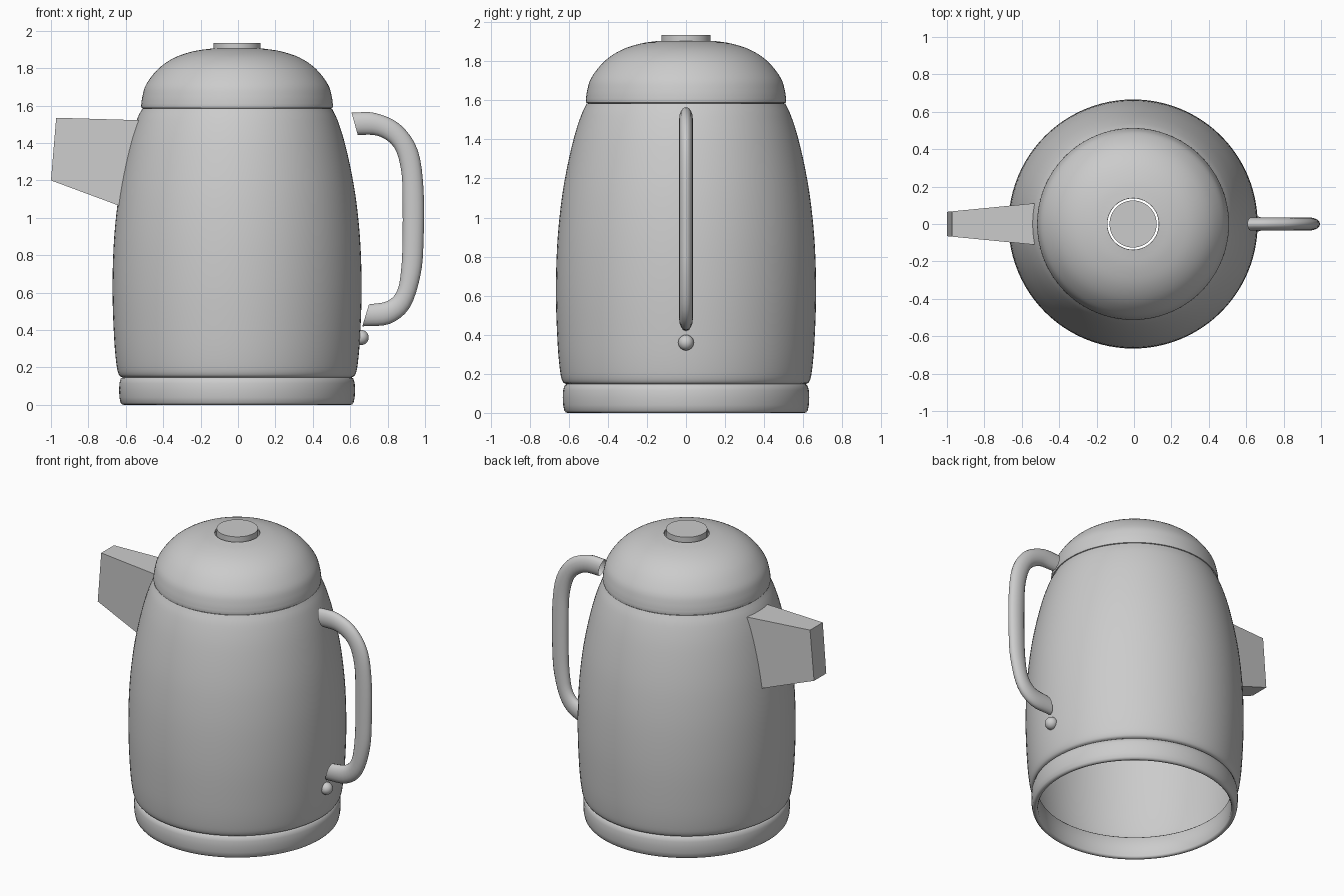
import bpy, bmesh, math
from mathutils import Vector

if "Cube" in bpy.data.objects:
    bpy.data.objects.remove(bpy.data.objects["Cube"])

CX = -0.005  # axis of the round parts
grey = bpy.data.materials.new("plain grey")
grey.diffuse_color = (0.6, 0.6, 0.6, 1)
grey.use_nodes = True
grey.node_tree.nodes["Principled BSDF"].inputs["Base Color"].default_value = grey.diffuse_color


def finish(name, bm, angle=35):
    bmesh.ops.recalc_face_normals(bm, faces=bm.faces)
    mesh = bpy.data.meshes.new(name)
    bm.to_mesh(mesh)
    bm.free()
    mesh.materials.append(grey)
    ob = bpy.data.objects.new(name, mesh)
    bpy.context.collection.objects.link(ob)
    bpy.ops.object.select_all(action='DESELECT')
    ob.select_set(True)
    bpy.context.view_layer.objects.active = ob
    bpy.ops.object.shade_smooth_by_angle(angle=math.radians(angle))
    return ob


def smooth_path(points, steps):
    """Catmull-Rom curve through points of any dimension."""
    pts = [Vector(p) for p in points]
    pts = [2 * pts[0] - pts[1]] + pts + [2 * pts[-1] - pts[-2]]
    out = []
    for a, b, c, d in zip(pts, pts[1:], pts[2:], pts[3:]):
        for i in range(steps):
            t = i / steps
            out.append(0.5 * (2 * b + (c - a) * t + (2 * a - 5 * b + 4 * c - d) * t * t
                              + (3 * b - a - 3 * c + d) * t ** 3))
    return out + [pts[-2]]


def skin(bm, rings, closed=False):
    n = len(rings[0])
    pairs = list(zip(rings, rings[1:])) + ([(rings[-1], rings[0])] if closed else [])
    for a, b in pairs:
        for i in range(n):
            j = (i + 1) % n
            bm.faces.new((a[i], a[j], b[j], b[i]))


def lathe(name, profile, closed=False, sides=96, angle=35):
    bm = bmesh.new()
    rings = [[bm.verts.new((CX + r * math.cos(math.tau * i / sides),
                            r * math.sin(math.tau * i / sides), z))
              for i in range(sides)] for r, z in profile]
    skin(bm, rings, closed)
    return finish(name, bm, angle)


# Body: open barrel shell
body_profile = smooth_path([(.612, .147), (.631, .16), (.644, .21), (.657, .35), (.666, .6),
                            (.66, .85), (.641, 1.06), (.614, 1.23), (.576, 1.4),
                            (.538, 1.52), (.507, 1.585)], 4)
lathe("body", body_profile, angle=50)

# Base: rounded ring, open in the middle
lathe("base_ring", [(.59, .012), (.59, .14), (.598, .148), (.612, .148), (.622, .14),
                    (.629, .115), (.631, .08), (.629, .04), (.623, .012), (.615, .002),
                    (.605, 0), (.595, .003)], closed=True, angle=60)

# Lid: dome shell with a small hole for the button
lathe("lid", [(.5, 1.585), (.511, 1.588)] + smooth_path(
    [(.513, 1.6), (.506, 1.65), (.485, 1.715), (.42, 1.798), (.335, 1.856),
     (.235, 1.89), (.138, 1.905)], 4) + [(.137, 1.895)], angle=50)

# Button: flat disc in the lid hole
bm = bmesh.new()
bmesh.ops.create_cone(bm, cap_ends=True, segments=64, radius1=.126, radius2=.126, depth=.05)
bmesh.ops.translate(bm, verts=bm.verts, vec=(CX, 0, 1.91))
finish("lid_button", bm)

# Handle: oval tube, each row is outer x, z and inner x, z of the outline
rows = [(.607, 1.562, .64, 1.444), (.73, 1.561, .75, 1.438), (.865, 1.50, .835, 1.376),
        (.96, 1.364, .873, 1.25), (.992, 1.15, .88, 1.10), (.992, .88, .88, .88),
        (.976, .695, .873, .73), (.917, .519, .853, .615), (.81, .433, .80, .555),
        (.665, .42, .70, .537)]
bm = bmesh.new()
rings = []
for ox, oz, ix, iz in smooth_path(rows, 4):
    mid = Vector(((ox + ix) / 2, 0, (oz + iz) / 2))
    half = Vector(((ox - ix) / 2, 0, (oz - iz) / 2))
    rings.append([bm.verts.new(mid + half * math.cos(math.tau * k / 16)
                               + Vector((0, .035 * math.sin(math.tau * k / 16), 0)))
                  for k in range(16)])
skin(bm, rings)
finish("handle", bm, 60)

# Stud below the handle
bm = bmesh.new()
bmesh.ops.create_uvsphere(bm, u_segments=24, v_segments=16, radius=.04)
bmesh.ops.translate(bm, verts=bm.verts, vec=(.659, 0, .36))
finish("stud", bm)


# Spout: tapered box whose open inner edge follows the body
def body_radius(z):
    for a, b in zip(body_profile, body_profile[1:]):
        if a[1] <= z <= b[1]:
            return a[0] + (b[0] - a[0]) * (z - a[1]) / (b[1] - a[1])


def half_width(x):
    return .11 + (.066 - .11) * (-.54 - x) / .45


outline = [(-.972, 1.535), (-1.0, 1.2)]
for i in range(9):
    z = 1.065 + (1.522 - 1.065) * i / 8
    outline.append((CX - math.sqrt(body_radius(z) ** 2 - .11 ** 2), z))
bm = bmesh.new()
left, right = [[bm.verts.new((x, s * half_width(x), z)) for x, z in outline] for s in (-1, 1)]
bm.faces.new(left)
bm.faces.new(right[::-1])
for i, j in ((0, 1), (1, 2), (len(outline) - 1, 0)):
    bm.faces.new((left[i], left[j], right[j], right[i]))
finish("spout", bm, 20)
